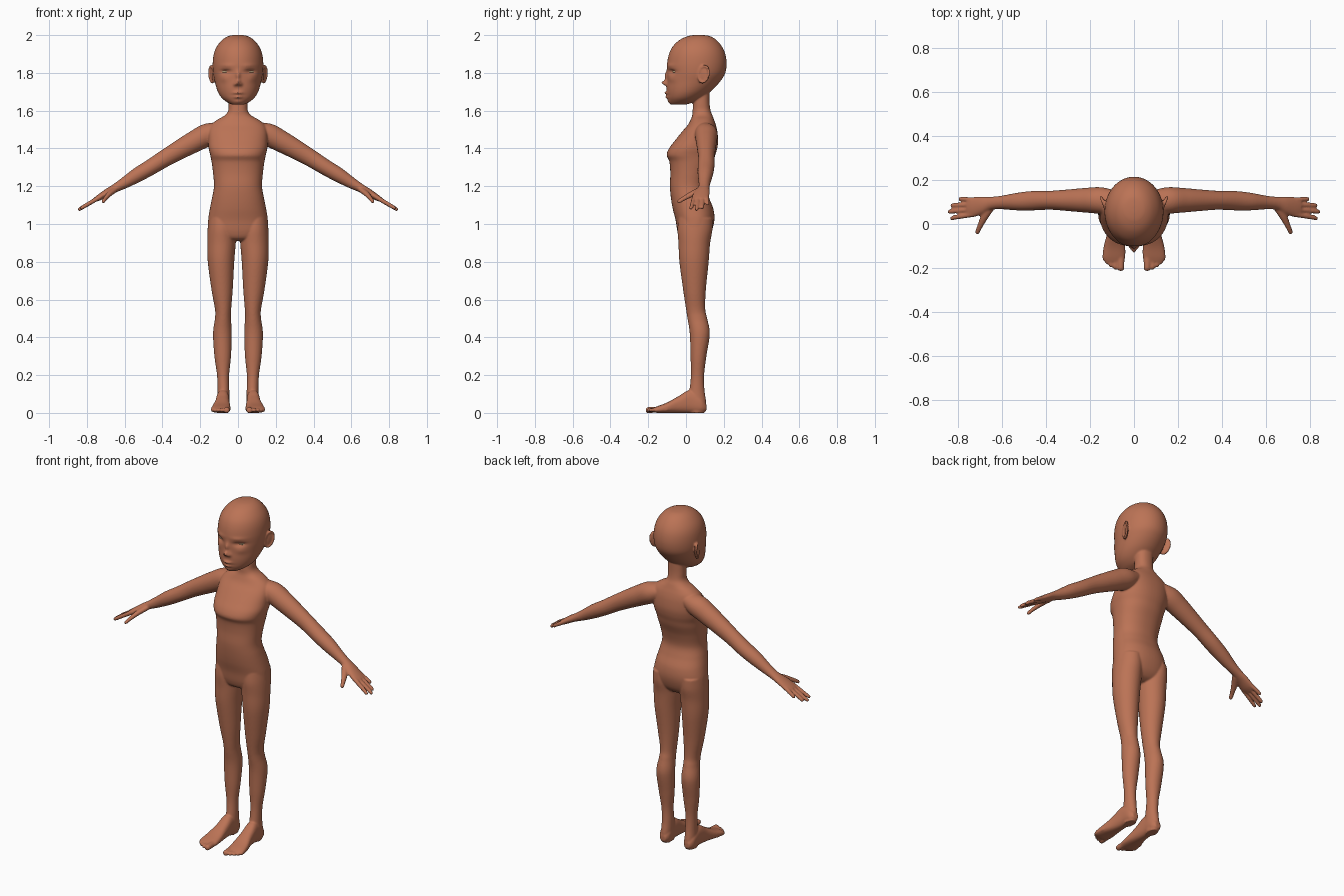
import bpy, bmesh, math
from mathutils import Vector, Matrix

X, Y, Z = Vector((1, 0, 0)), Vector((0, 1, 0)), Vector((0, 0, 1))


def material(name, rgb):
    m = bpy.data.materials.new(name)
    m.diffuse_color = (*rgb, 1)
    return m


skin = material("warm brown", (0.50, 0.172, 0.092))
cream = material("eye cream", (0.72, 0.55, 0.32))


def spline(rows, steps):
    """Catmull-Rom interpolation through rows of numbers."""
    out = []
    for i in range(len(rows) - 1):
        a, b, c, d = rows[max(i - 1, 0)], rows[i], rows[i + 1], rows[min(i + 2, len(rows) - 1)]
        for s in range(steps):
            t = s / steps
            out.append([0.5 * (2 * q + (r - p) * t + (2 * p - 5 * q + 4 * r - w) * t * t
                               + (3 * q - p - 3 * r + w) * t ** 3)
                        for p, q, r, w in zip(a, b, c, d)])
    out.append(list(rows[-1]))
    return out


def tube(bm, rows, u, v, mirror=True, n=40, steps=6, power=2.0, sculpt=None):
    """Loft superellipse rings; rows hold x, y, z, radius along u, radius along v."""
    rows = spline(rows, steps)
    for side in ((1, -1) if mirror else (1,)):
        rings = []
        for x, y, z, ru, rv in rows:
            ring = []
            for k in range(n):
                a = 2 * math.pi * k / n
                c, s = math.cos(a), math.sin(a)
                p = (Vector((x, y, z))
                     + u * ru * math.copysign(abs(c) ** (2 / power), c)
                     + v * rv * math.copysign(abs(s) ** (2 / power), s))
                if sculpt:
                    sculpt(p)
                ring.append(bm.verts.new((p.x * side, p.y, p.z)))
            rings.append(ring)
        for r0, r1 in zip(rings, rings[1:]):
            for k in range(n):
                bm.faces.new((r0[k], r0[k - 1], r1[k - 1], r1[k]))
        bm.faces.new(rings[0])
        bm.faces.new(rings[-1])


def boxed(rows):
    """Turn x0, x1, y0, y1, z bounds into horizontal ring rows."""
    return [((a + b) / 2, (c + d) / 2, z, (b - a) / 2, (d - c) / 2) for a, b, c, d, z in rows]


def ellipsoid(bm, centre, radii, turn):
    for side in (1, -1):
        m = (Matrix.Scale(side, 4, X) @ Matrix.Translation(centre) @ turn
             @ Matrix.Diagonal((*radii, 1)))
        bmesh.ops.create_uvsphere(bm, u_segments=32, v_segments=20, radius=1, matrix=m)


def finish(bm, name, mat):
    bmesh.ops.recalc_face_normals(bm, faces=bm.faces)
    for f in bm.faces:
        f.smooth = True
    me = bpy.data.meshes.new(name)
    bm.to_mesh(me)
    bm.free()
    ob = bpy.data.objects.new(name, me)
    bpy.context.collection.objects.link(ob)
    me.materials.append(mat)
    return ob


body = bmesh.new()

# Torso and neck: half width, front, back, height
torso = [(.05, .04, .125, 1.70), (.05, .038, .125, 1.64), (.052, .035, .13, 1.60),
         (.07, .033, .14, 1.575), (.108, .025, .148, 1.553), (.142, .01, .158, 1.525),
         (.155, -.02, .166, 1.49), (.157, -.06, .17, 1.44), (.155, -.09, .165, 1.40),
         (.147, -.102, .155, 1.365), (.14, -.088, .145, 1.33), (.132, -.083, .122, 1.27),
         (.127, -.085, .108, 1.20), (.137, -.08, .122, 1.14), (.149, -.07, .145, 1.08),
         (.158, -.055, .15, 1.02), (.156, -.045, .135, .96), (.12, -.03, .11, .925),
         (.06, 0, .08, .91)]
tube(body, boxed([(-w, *r) for w, *r in [(w, w, f, b, z) for w, f, b, z in torso]]),
     X, Y, mirror=False, n=64, power=2.25)

# Legs: inner, outer, front, back, height
tube(body, boxed([(.02, .155, -.04, .14, 1.03), (.012, .161, -.045, .14, .97),
                  (.012, .163, -.04, .128, .90), (.02, .16, -.035, .12, .80),
                  (.028, .14, -.015, .105, .65), (.036, .122, 0, .102, .55),
                  (.037, .122, .008, .112, .50), (.033, .132, .02, .126, .42),
                  (.037, .125, .024, .108, .30), (.047, .111, .026, .096, .20),
                  (.046, .108, .018, .098, .12), (.046, .110, .005, .107, .05),
                  (.05, .106, .015, .10, .0)]), X, Y)

# Feet: y, inner, outer, bottom, top
foot = [(.108, .062, .096, .012, .045), (.08, .047, .112, 0, .085), (.02, .046, .115, 0, .12),
        (-.04, .044, .122, 0, .088), (-.10, .040, .137, 0, .055),
        (-.15, .040, .143, 0, .036), (-.172, .046, .134, .003, .027)]
tube(body, [((a + b) / 2, y, (c + d) / 2, (b - a) / 2, (d - c) / 2) for y, a, b, c, d in foot],
     X, Z, power=2.5)

# Toes: base x, tip x, tip y, radius
for x0, x1, y, r in [(.060, .060, -.214, .016), (.083, .086, -.208, .0105),
                     (.101, .105, -.197, .010), (.116, .121, -.184, .0095),
                     (.129, .135, -.168, .009)]:
    tube(body, [(x0, y + .07, .018, r, r), (x1, y + .015, .015, r, r),
                (x1, y + .004, .014, r * .75, r * .75), (x1, y, .013, r * .25, r * .25)],
         X, Z, n=16)

# Arms and palms
up = Vector((.55, 0, .835))
tube(body, [(.08, .10, 1.505, .05, .04), (.15, .107, 1.478, .06, .06),
            (.22, .108, 1.442, .056, .058), (.30, .108, 1.398, .049, .052),
            (.38, .108, 1.352, .043, .046), (.46, .106, 1.302, .044, .042),
            (.53, .102, 1.261, .04, .039), (.60, .098, 1.218, .031, .03),
            (.65, .094, 1.19, .03, .023), (.69, .085, 1.168, .04, .02),
            (.73, .077, 1.143, .046, .017), (.757, .076, 1.128, .043, .012)], Y, up)

# Fingers: base y, tip y, tip x
for y0, y1, x in [(.044, .026, .836), (.066, .056, .847), (.088, .085, .834), (.109, .114, .798)]:
    tube(body, [(.73, y0, 1.143, .012, .012), (x - .03, y1 + (y0 - y1) * .3, 1.153 - .6 * (x - .745), .0108, .011),
                (x - .006, y1, 1.138 - .6 * (x - .745), .009, .009),
                (x, y1, 1.134 - .6 * (x - .745), .003, .003)], Y, up, n=16)

# Thumbs
tube(body, [(.655, .075, 1.18, .02, .017), (.682, .03, 1.158, .017, .015),
            (.702, -.012, 1.135, .012, .012), (.713, -.038, 1.119, .010, .010),
            (.716, -.046, 1.115, .003, .003)], Vector((.9, .43, 0)), Vector((0, -.4, .9)), n=20)

# Face relief: x, z, spread x, spread z, depth (negative is forward)
relief = [(0, 1.748, .013, .013, -.031), (0, 1.785, .011, .022, -.015),
          (.016, 1.739, .008, .008, -.012), (0, 1.694, .023, .007, -.016),
          (0, 1.672, .021, .007, -.014), (0, 1.683, .032, .003, .006),
          (0, 1.648, .022, .010, -.006), (.064, 1.807, .026, .013, .016),
          (.06, 1.838, .035, .010, -.005), (.066, 1.821, .028, .004, -.005),
          (.075, 1.768, .025, .018, -.005)]


def face(p):
    if p.y < .05:
        p.y += sum(d * math.exp(-((abs(p.x) - x) / sx) ** 2 - ((p.z - z) / sz) ** 2)
                   for x, z, sx, sz, d in relief)


# Head: half width, front, back, height
head = [(.015, .05, .085, 2.001), (.05, .012, .125, 1.995), (.083, -.033, .16, 1.975),
        (.112, -.07, .19, 1.94), (.128, -.09, .208, 1.90), (.134, -.10, .215, 1.85),
        (.132, -.10, .208, 1.80), (.124, -.10, .185, 1.76), (.114, -.102, .15, 1.72),
        (.102, -.10, .115, 1.69), (.084, -.096, .08, 1.665), (.058, -.089, .045, 1.645),
        (.032, -.08, .0, 1.632)]
tube(body, boxed([(-w, w, f, b, z) for w, f, b, z in head]), X, Y, mirror=False,
     n=128, steps=9, sculpt=face)

# Ears: thin shell with a raised rim
turn = Matrix.Rotation(math.radians(-22), 4, 'Z') @ Matrix.Rotation(math.radians(-14), 4, 'X')
ellipsoid(body, (.134, .092, 1.79), (.008, .028, .047), turn)
for side in (1, -1):
    place = Matrix.Scale(side, 4, X) @ Matrix.Translation((.140, .094, 1.793)) @ turn
    ring = [[body.verts.new(place @ Vector((.007 * math.sin(b),
                                            (.028 + .006 * math.cos(b)) * math.cos(a),
                                            (.044 + .006 * math.cos(b)) * math.sin(a))))
             for b in [k * math.pi / 5 for k in range(10)]]
            for a in [k * math.pi / 20 for k in range(40)]]
    for i in range(40):
        for k in range(10):
            body.faces.new((ring[i - 1][k - 1], ring[i - 1][k], ring[i][k], ring[i][k - 1]))

# Fuse all body parts into one smooth skin
ob = finish(body, "body", skin)
fuse = ob.modifiers.new("fuse", 'REMESH')
fuse.mode = 'VOXEL'
fuse.voxel_size = .005
fuse.use_smooth_shade = True
soften = ob.modifiers.new("soften", 'SMOOTH')
soften.factor = .5
soften.iterations = 4

# Eyes
eyes = bmesh.new()
ellipsoid(eyes, (.068, -.054, 1.806), (.026, .013, .0075), Matrix.Rotation(math.radians(33), 4, 'Z'))
finish(eyes, "eyes", cream)
